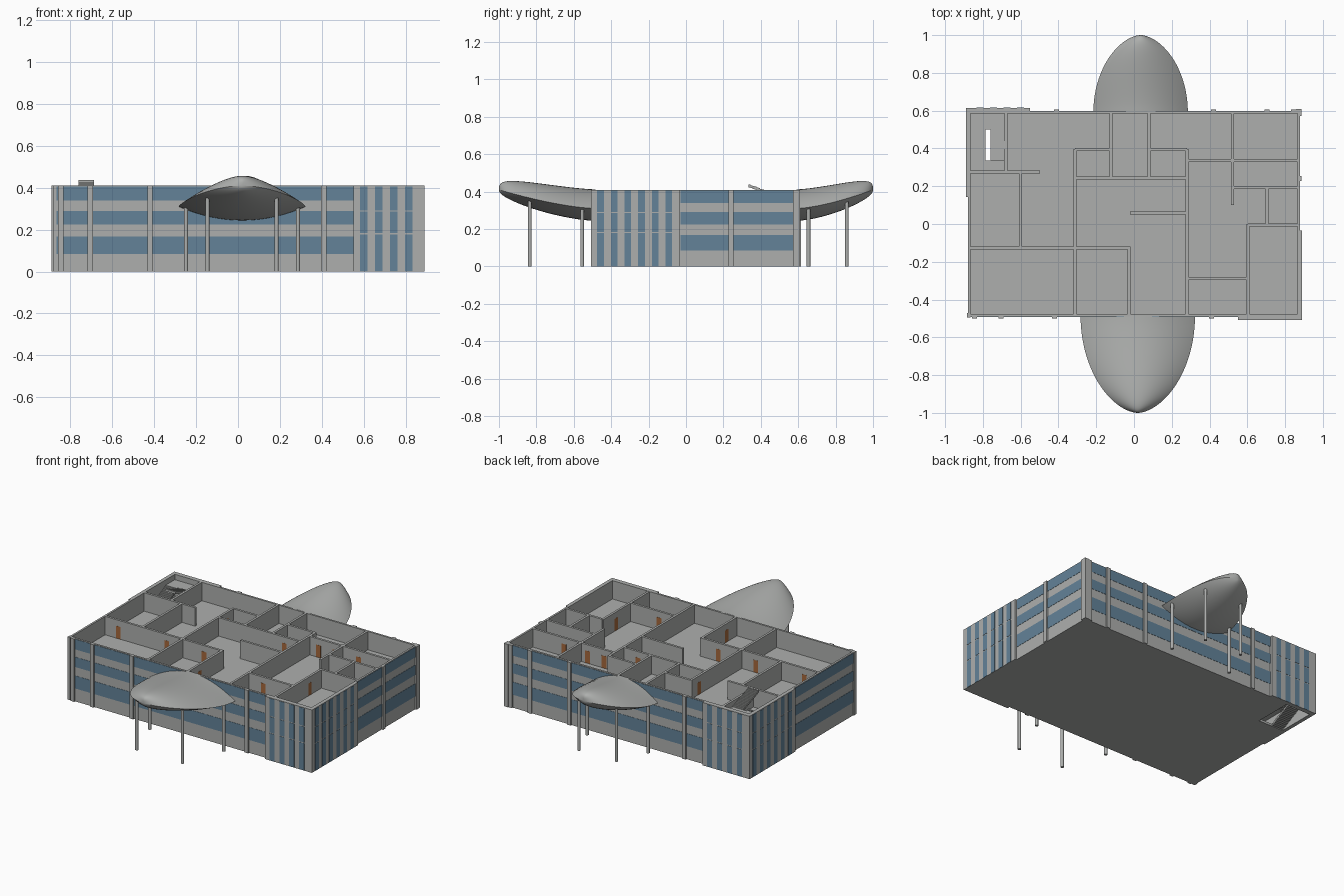
import bpy, bmesh, math

if "Cube" in bpy.data.objects:
    bpy.data.objects.remove(bpy.data.objects["Cube"])


def material(name, rgb):
    m = bpy.data.materials.new(name)
    m.diffuse_color = (*rgb, 1)
    m.use_nodes = True
    m.node_tree.nodes["Principled BSDF"].inputs["Base Color"].default_value = m.diffuse_color
    return m


GREY = material("concrete grey", (0.42, 0.43, 0.42))
BLUE = material("window blue", (0.125, 0.225, 0.315))
BROWN = material("door brown", (0.38, 0.14, 0.045))


def finish(bm, name, mat):
    bmesh.ops.recalc_face_normals(bm, faces=bm.faces[:])
    mesh = bpy.data.meshes.new(name)
    bm.to_mesh(mesh)
    bm.free()
    mesh.materials.append(mat)
    ob = bpy.data.objects.new(name, mesh)
    bpy.context.collection.objects.link(ob)
    return ob


def smooth(ob):
    bpy.context.view_layer.objects.active = ob
    ob.select_set(True)
    bpy.ops.object.shade_smooth_by_angle(angle=math.radians(35))
    ob.select_set(False)


def boxes(name, mat, items):
    """One object from many boxes given as (x0, x1, y0, y1, z0, z1)."""
    bm = bmesh.new()
    for x0, x1, y0, y1, z0, z1 in items:
        vs = bmesh.ops.create_cube(bm, size=1)["verts"]
        for v in vs:
            v.co.x = x1 if v.co.x > 0 else x0
            v.co.y = y1 if v.co.y > 0 else y0
            v.co.z = z1 if v.co.z > 0 else z0
    return finish(bm, name, mat)


def turn(b):
    """Same box turned half a circle about the building's middle."""
    x0, x1, y0, y1, z0, z1 = b
    return (-x1, -x0, 0.107 - y1, 0.107 - y0, z0, z1)


TOP, FLOOR = 0.41, 0.29
X, Y0, Y1 = 0.878, -0.49, 0.597         # outer faces
T = 0.013                               # wall thickness

# outer walls
boxes("outer_walls", GREY, [
    (-X, X, Y0, Y0 + T, 0, TOP), (-X, X, Y1 - T, Y1, 0, TOP),
    (-X, -X + T, Y0 + T, Y1 - T, 0, TOP), (X - T, X, Y0 + T, Y1 - T, 0, TOP)])

# floors, each leaving the stairwell open
HX, HY = -0.685, 0.335
floors = []
for z in (0.0, 0.135, 0.275):
    floors += [(-X + T, X - T, Y0 + T, HY, z, z + 0.015),
               (HX, X - T, HY, Y1 - T, z, z + 0.015)]
boxes("floors", GREY, floors)

# room partitions on the open top floor
along_y = [(-0.677, 0.28, 0.585), (-0.60, -0.12, 0.27), (-0.312, -0.476, 0.397),
           (-0.122, 0.25, 0.585), (0.08, 0.25, 0.585), (0.28, -0.476, 0.397),
           (-0.026, -0.476, -0.12), (0.521, 0.10, 0.585), (0.704, 0.0, 0.19),
           (0.603, -0.476, 0.0)]
along_x = [(0.276, -0.866, -0.497), (-0.127, -0.866, -0.02), (0.394, -0.312, -0.122),
           (0.394, 0.08, 0.28), (0.243, -0.312, 0.28), (0.058, -0.02, 0.28),
           (0.337, 0.28, 0.866), (0.193, 0.521, 0.866), (-0.005, 0.603, 0.866),
           (-0.288, 0.28, 0.603)]
H = 0.0075
boxes("partitions", GREY,
      [(x - H, x + H, a, b, FLOOR, TOP) for x, a, b in along_y] +
      [(a, b, y - H, y + H, FLOOR, TOP) for y, a, b in along_x])

# doors, showing slightly on both sides of the partitions
D, W, DH = 0.0083, 0.017, FLOOR + 0.08
boxes("doors", BROWN,
      [(x - W, x + W, y - D, y + D, FLOOR, DH) for x, y in
       [(-0.77, -0.127), (-0.42, -0.127), (-0.15, -0.127), (0.17, 0.243),
        (0.35, 0.337), (0.47, 0.337), (0.64, 0.337), (0.39, -0.288)]] +
      [(x - D, x + D, y - W, y + W, FLOOR, DH) for x, y in
       [(-0.026, -0.37), (0.603, -0.13), (-0.312, 0.32)]])

# horizontal window bands
P = 0.0015
bands = []
for z0, z1 in ((0.085, 0.168), (0.225, 0.29), (0.34, 0.406)):
    for b in ((-X, 0.55, Y0 - P, Y0, z0, z1), (X, X + P, -0.03, Y1, z0, z1)):
        bands += [b, turn(b)]
boxes("window_bands", BLUE, bands)

# thick corner facades with vertical window strips
corner = [(0.55, 0.889, -0.507, Y0, 0, TOP), (X, 0.889, Y0, -0.035, 0, TOP)]
boxes("corner_facades", GREY, corner + [turn(b) for b in corner])
strips = []
for z0, z1 in ((0.001, 0.178), (0.184, 0.286), (0.292, 0.406)):
    for i in range(4):
        x = 0.583 + 0.0715 * i
        strips.append((x, x + 0.036, -0.507 - P, -0.507, z0, z1))
    for i in range(6):
        y = -0.475 + 0.073 * i
        strips.append((0.889, 0.889 + P, y, y + 0.036, z0, z1))
boxes("corner_window_strips", BLUE, strips + [turn(b) for b in strips])

# pilasters
pil = []
for x in (-0.845, -0.705, -0.42, 0.41):
    b = (x - 0.013, x + 0.013, Y0 - 0.01, Y0, 0, TOP)
    pil += [b, turn(b)]
for y in (0.24, 0.585):
    pil.append((X, X + 0.01, y - 0.013, y + 0.013, 0, TOP))
pil.append((X - 0.02, X + 0.01, 0.59, 0.61, 0, TOP))
pil.append((-X - 0.005, -X + 0.012, Y0 - 0.005, Y0 + 0.02, 0, TOP))
boxes("pilasters", GREY, pil)

# stairs: two flights and a landing per storey
N = 16
steps = []
for base in (0.015, 0.15, 0.29):
    for i in range(N):
        ya = 0.335 + 0.165 * i / N
        yb = ya + 0.165 / N
        z1 = base + 0.085 * (i + 1) / N
        steps.append((-0.865, -0.785, ya, yb, z1 - 0.015, z1))
        z2 = base + 0.148 - 0.063 * i / N
        steps.append((-0.76, -0.686, ya, yb, z2 - 0.015, z2))
    steps.append((-0.865, -0.686, 0.5, Y1 - T, base + 0.07, base + 0.085))
boxes("stairs", GREY, steps)


# shell canopies: tapering plan, rim rising to the tip
def canopy(name, cx, base, length, half):
    bm = bmesh.new()
    rows, cols = 28, 24
    for side, bulge, power in ((1, 0.102, 0.62), (-1, 0.066, 0.8)):
        grid = []
        for i in range(rows + 1):
            a = math.pi / 2 * i / rows
            s, c = math.sin(a), max(math.cos(a), 0)
            rim = 0.31 + 0.1 * s ** 1.5
            row = []
            for j in range(cols + 1):
                u = math.sin(math.pi * (j / cols - 0.5))
                z = rim + side * bulge * c ** power * (1 - u * u)
                row.append(bm.verts.new((cx + half * c ** 1.15 * u, base + length * s, z)))
            grid.append(row)
        for i in range(rows):
            for j in range(cols):
                bm.faces.new((grid[i][j], grid[i][j + 1],
                              grid[i + 1][j + 1], grid[i + 1][j]))
    bmesh.ops.remove_doubles(bm, verts=bm.verts[:], dist=0.0002)
    open_edges = [e for e in bm.edges if e.is_boundary]
    bmesh.ops.holes_fill(bm, edges=open_edges, sides=0)
    smooth(finish(bm, name, GREY))


canopy("front_canopy", 0.02, -0.485, -0.515, 0.303)
canopy("back_canopy", 0.035, 0.592, 0.408, 0.25)


# canopy columns
def columns(name, cx, spots):
    bm = bmesh.new()
    for dx, y, h in spots:
        for sx in (-1, 1):
            vs = bmesh.ops.create_cone(bm, cap_ends=True, segments=16, radius1=0.01,
                                       radius2=0.01, depth=h)["verts"]
            bmesh.ops.translate(bm, verts=vs, vec=(cx + sx * dx, y, h / 2))
    smooth(finish(bm, name, GREY))


columns("front_columns", 0.019, [(0.267, -0.555, 0.315), (0.165, -0.835, 0.35)])
columns("back_columns", 0.035, [(0.22, 0.655, 0.315), (0.135, 0.86, 0.35)])
